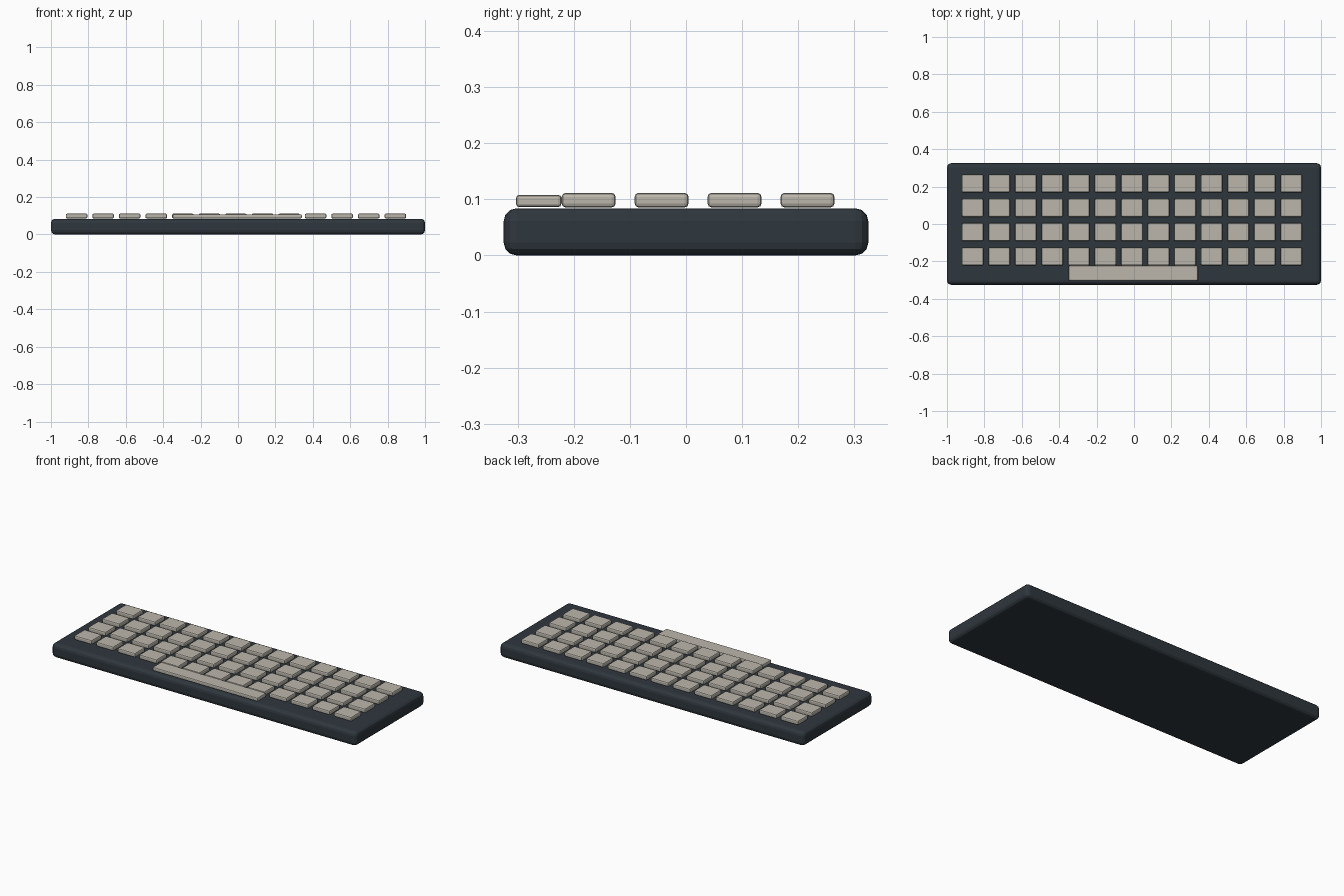
import bpy

if "Cube" in bpy.data.objects:
    bpy.data.objects.remove(bpy.data.objects["Cube"])


def material(name, color):
    m = bpy.data.materials.new(name)
    m.diffuse_color = color
    m.use_nodes = True
    m.node_tree.nodes["Principled BSDF"].inputs["Base Color"].default_value = m.diffuse_color
    return m


def block(name, center, size, bevel, segments, mat):
    """Rounded box with an applied bevel."""
    bpy.ops.mesh.primitive_cube_add(size=1, location=center)
    ob = bpy.context.object
    ob.name = name
    ob.scale = size
    bpy.ops.object.transform_apply(location=False, rotation=False, scale=True)
    mod = ob.modifiers.new("bevel", 'BEVEL')
    mod.width = bevel
    mod.segments = segments
    bpy.ops.object.modifier_apply(modifier=mod.name)
    ob.data.materials.append(mat)
    return ob


dark = material("case_dark", (0.028, 0.038, 0.047, 1))
beige = material("key_beige", (0.50, 0.47, 0.41, 1))

# Case
block("case", (0, 0, 0.042), (2.0, 0.65, 0.084), 0.023, 3, dark)

# Key grid: 4 rows of 13, copies share one mesh
COLS, ROWS = 13, 4
X0, Y0, DX, DY, KEY_Z = -0.863, -0.1735, 0.142, 0.13, 0.0985
first = block("key_1_1", (X0, Y0, KEY_Z), (0.115, 0.096, 0.026), 0.007, 2, beige)
for r in range(ROWS):
    for c in range(COLS):
        if r == c == 0:
            continue
        key = bpy.data.objects.new(f"key_{r + 1}_{c + 1}", first.data)
        key.location = (X0 + c * DX, Y0 + r * DY, KEY_Z)
        bpy.context.collection.objects.link(key)

# Space bar
block("space_bar", (-0.004, -0.2625, 0.097), (0.69, 0.081, 0.022), 0.006, 2, beige)
